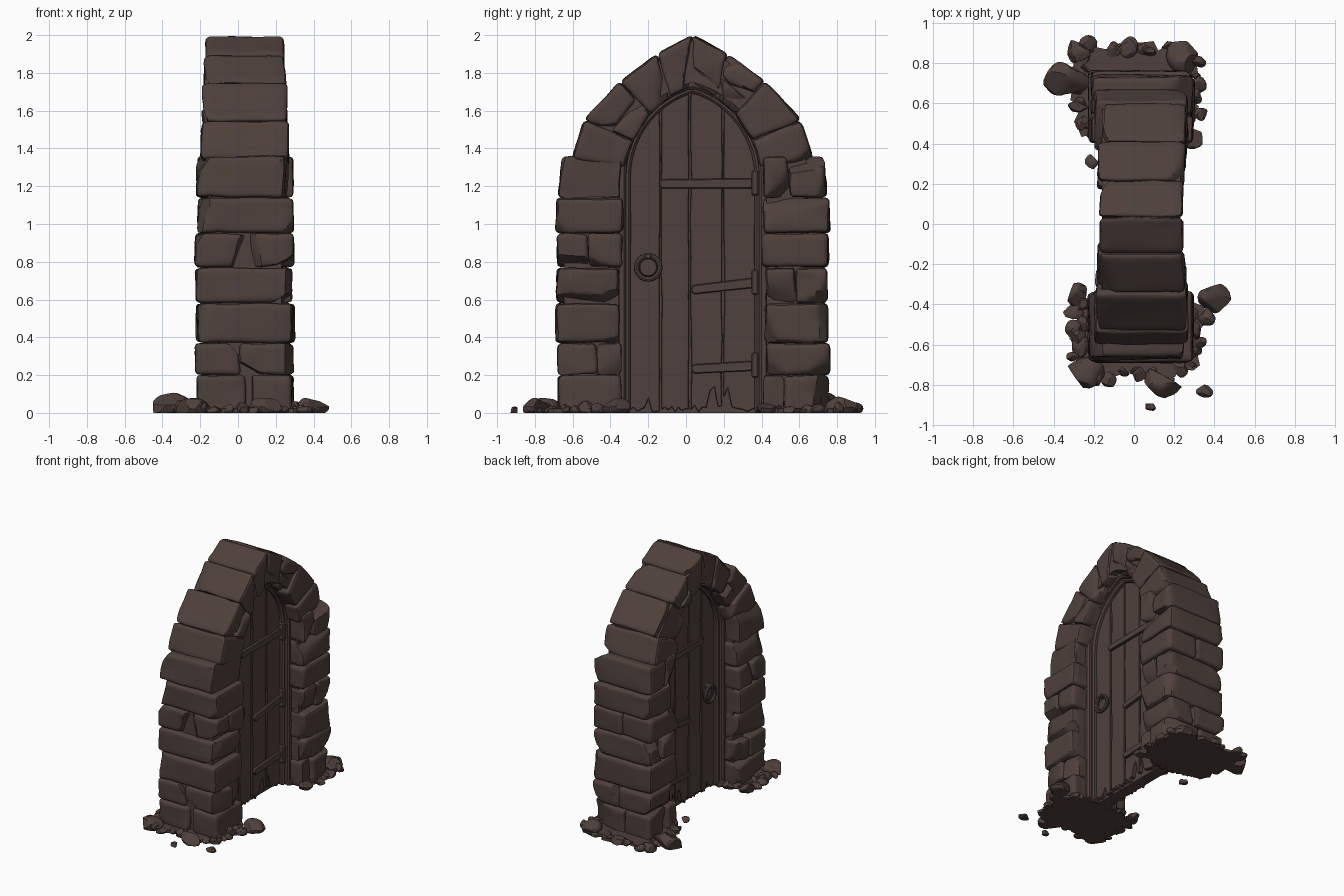
import bpy, bmesh, math, random
from mathutils import Vector, noise

random.seed(7)
rnd = random.uniform
if "Cube" in bpy.data.objects:
    bpy.data.objects.remove(bpy.data.objects["Cube"])

MID_X, MID_Y = 0.035, 0.035      # centre of the wall thickness and of the arch

mat = bpy.data.materials.new("dark brown stone")
mat.use_nodes = True
BROWN = (0.078, 0.052, 0.044, 1)
mat.diffuse_color = BROWN
bsdf = mat.node_tree.nodes["Principled BSDF"]
bsdf.inputs["Base Color"].default_value = BROWN
bsdf.inputs["Roughness"].default_value = 0.9


def finish(bm, name, angle=32):
    """Turn a bmesh into a smooth-by-angle object."""
    bmesh.ops.recalc_face_normals(bm, faces=bm.faces)
    me = bpy.data.meshes.new(name)
    bm.to_mesh(me)
    bm.free()
    me.materials.append(mat)
    me.polygons.foreach_set("use_smooth", [True] * len(me.polygons))
    me.set_sharp_from_angle(angle=math.radians(angle))
    ob = bpy.data.objects.new(name, me)
    bpy.context.collection.objects.link(ob)
    return ob


def chip(bm, n, depth):
    """Flatten everything that sticks out past a plane."""
    limit = max(v.co.dot(n) for v in bm.verts) - depth
    for v in bm.verts:
        over = v.co.dot(n) - limit
        if over > 0:
            v.co -= n * over


def roughen(bm, amount, freq):
    shift = Vector((rnd(0, 50), rnd(0, 50), rnd(0, 50)))
    for v in bm.verts:
        v.co += noise.noise_vector(v.co * freq + shift) * amount


def stone(name, quad, x0, x1, r=0.024, chips=3):
    """Worn block: a (y, z) quad extruded over x, with round edges and chips."""
    a, b, c, d = [Vector(p) for p in quad]
    half = Vector((x1 - x0, ((b - a).length + (c - d).length) / 2,
                   ((d - a).length + (c - b).length) / 2)) / 2
    bm = bmesh.new()
    bmesh.ops.create_cube(bm, size=2)
    bmesh.ops.subdivide_edges(bm, edges=bm.edges[:], cuts=8, use_grid_fill=True)
    for v in bm.verts:
        p = Vector([math.copysign(abs(u) ** 0.5, u) * h for u, h in zip(v.co, half)])
        core = Vector([max(-(h - r), min(h - r, q)) for q, h in zip(p, half)])
        out = p - core
        v.co = core + out.normalized() * r if out.length > 1e-6 else p
    for _ in range(chips):
        n = Vector((random.choice((-1, 1)) * rnd(0.5, 1), rnd(-1, 1), rnd(-1, 1)))
        chip(bm, n.normalized(), rnd(0.02, 0.055))
    for v in bm.verts:
        s, t = (v.co.y / half.y + 1) / 2, (v.co.z / half.z + 1) / 2
        yz = a.lerp(b, s).lerp(d.lerp(c, s), t)
        v.co = Vector(((x0 + x1) / 2 + v.co.x, yz.x, yz.y))
    roughen(bm, 0.009, 9)
    for v in bm.verts:
        v.co.z = max(v.co.z, 0)
    return finish(bm, name)


def prism(name, pts, lo, hi, axis="x", bevel=0.0):
    """Extrude a flat outline along x (outline in y, z) or along z (in x, y)."""
    bm = bmesh.new()
    place = (lambda p: (lo, p[0], p[1])) if axis == "x" else (lambda p: (p[0], p[1], lo))
    face = bm.faces.new([bm.verts.new(place(p)) for p in pts])
    new = bmesh.ops.extrude_face_region(bm, geom=[face])["geom"]
    move = Vector((hi - lo, 0, 0)) if axis == "x" else Vector((0, 0, hi - lo))
    bmesh.ops.translate(bm, vec=move, verts=[g for g in new if isinstance(g, bmesh.types.BMVert)])
    if bevel:
        bmesh.ops.bevel(bm, geom=bm.edges[:], offset=bevel, segments=1, affect="EDGES")
    return finish(bm, name)


def rock(name, x, y, sx, sy, h):
    """Faceted rubble rock resting on the ground."""
    bm = bmesh.new()
    bmesh.ops.create_icosphere(bm, subdivisions=3, radius=1)
    for _ in range(9):
        n = Vector((rnd(-1, 1), rnd(-1, 1), rnd(-0.4, 1))).normalized()
        chip(bm, n, rnd(0.15, 0.4))
    turn = rnd(-0.3, 0.3)
    for v in bm.verts:
        px, py = v.co.x * sx, v.co.y * sy
        v.co = Vector((x + px * math.cos(turn) - py * math.sin(turn),
                       y + px * math.sin(turn) + py * math.cos(turn),
                       max(0, h * (0.45 + 0.7 * v.co.z))))
    return finish(bm, name, 25)


def arch_height(d, w, apex, spring=1.25):
    """Height of a pointed arch at distance d from its middle."""
    rise = apex - spring
    c = (rise * rise - w * w) / (2 * w)
    return spring + math.sqrt(max(0, (w + c) ** 2 - (abs(d) + c) ** 2))


def arch_path(w, apex, n=14):
    """Open path up one jamb, over the point and down the other."""
    side = [(w, 0)] + [(w * math.cos(i / n * math.pi / 2),
                        arch_height(w * math.cos(i / n * math.pi / 2), w, apex)) for i in range(n + 1)]
    return [(MID_Y + d, z) for d, z in side] + [(MID_Y - d, z) for d, z in side[-2::-1]]


# Pillars: courses of worn blocks, some split across the width or the depth
courses = [0, 0.2, 0.37, 0.58, 0.77, 0.95, 1.14, 1.36]
for s, label in ((-1, "front"), (1, "back")):
    for i, (z0, z1) in enumerate(zip(courses, courses[1:])):
        z0, z1 = z0 + 0.002, z1 - 0.002
        inner, outer = 0.38 + rnd(-0.012, 0.012), 0.72 + rnd(-0.01, 0.006)
        x0, x1 = MID_X - 0.26 + rnd(-0.005, 0.012), MID_X + 0.26 + rnd(-0.012, 0.005)
        lean = 0.02 if i == 6 else 0
        cuts_x = [x0, MID_X + rnd(-0.03, 0.03), x1] if i in (0, 1, 4) else [x0, x1]
        mid = inner + rnd(0.1, 0.2)
        cuts_d = [inner, mid, outer] if (i + (s > 0)) % 3 == 1 else [inner, outer]
        for xa, xb in zip(cuts_x, cuts_x[1:]):
            for da, db in zip(cuts_d, cuts_d[1:]):
                quad = [(MID_Y + s * da, z0), (MID_Y + s * db, z0),
                        (MID_Y + s * (db - lean), z1), (MID_Y + s * (da - lean * 0.5), z1)]
                stone(label + "_pillar_stone", quad, xa, xb)

# Arch: wedge stones rising to a point
outer_pts = [(0.64, 1.345), (0.575, 1.55), (0.385, 1.755), (0.185, 1.9), (0, 2.005)]
inner_pts = [(0.36, 1.3), (0.315, 1.44), (0.225, 1.58), (0.125, 1.67), (0, 1.735)]
for s, label in ((-1, "front"), (1, "back")):
    for i in range(4):
        (a, b), (d, c) = inner_pts[i:i + 2], outer_pts[i:i + 2]
        quad = [(MID_Y + s * p[0], p[1]) for p in (a, d, c, b)]
        x0, x1 = MID_X - 0.232 + 0.008 * i, MID_X + 0.232 - 0.008 * i
        if i in (1, 2) and (i == 1) == (s < 0):
            m = [(quad[k][0] * 0.55 + quad[j][0] * 0.45, quad[k][1] * 0.55 + quad[j][1] * 0.45)
                 for k, j in ((0, 1), (3, 2))]
            stone(label + "_arch_stone", [quad[0], m[0], m[1], quad[3]], x0, x1)
            stone(label + "_arch_stone", [m[0], quad[1], quad[2], m[1]], x0, x1)
        else:
            stone(label + "_arch_stone", quad, x0, x1, chips=2)

# Mortar behind the joints
half_out = [(0.68, 0), (0.68, 1.3)] + [(d * 0.95, z - 0.035) for d, z in outer_pts]
rim = [(MID_Y + d, z) for d, z in half_out] + [(MID_Y - d, z) for d, z in half_out[-2::-1]]
prism("mortar_core", rim + arch_path(0.39, 1.75)[::-1], MID_X - 0.195, MID_X + 0.195)

# Door frame: two stepped arched mouldings
for name, w_out, w_in, t in (("outer_frame", 0.4, 0.352, 0.135), ("inner_frame", 0.37, 0.328, 0.105)):
    ring = arch_path(w_out, 1.365 + w_out) + arch_path(w_in, 1.365 + w_in)[::-1]
    prism(name, ring, MID_X - t, MID_X + t, bevel=0.012)

# Door: thin backing and four weathered planks
DOOR_W, DOOR_TOP = 0.338, 1.7
prism("door_backing", arch_path(DOOR_W, DOOR_TOP - 0.01), MID_X - 0.045, MID_X + 0.045)
plank_edges = [-0.302, -0.135, 0.02, 0.195, 0.372]
for i, (ya, yb) in enumerate(zip(plank_edges, plank_edges[1:])):
    ya, yb = ya + 0.005, yb - 0.005
    ys = [ya + (yb - ya) * k / 8 for k in range(9)]
    bottom = [(y, rnd(0.0, 0.04) + (rnd(0.05, 0.15) if (i, k) in ((0, 5), (2, 5), (2, 6), (3, 0), (3, 1)) else 0))
              for k, y in enumerate(ys)]
    top = [(y, arch_height(y - MID_Y, DOOR_W, DOOR_TOP)) for y in reversed(ys)]

    def worn_edge(y, z_end):
        return [(y + rnd(-0.004, 0.004), 0.2 + (z_end - 0.25) * k / 7) for k in range(7)]
    outline = bottom + worn_edge(yb, top[0][1]) + top + worn_edge(ya, top[-1][1])[::-1]
    t = 0.072 + rnd(-0.005, 0.005)
    prism("door_plank", outline, MID_X - t, MID_X + t, bevel=0.003)

# Ironwork on both faces: straps, hinge barrels, ring handle
for s in (-1, 1):
    face = MID_X + s * 0.07
    for z, start, drop in ((1.215, -0.13, 0), (0.69, 0.04, 0.035), (0.25, 0.04, 0.015)):
        h = 0.027
        strap = [(start, z - drop - h), (0.37, z - h), (0.37, z + h), (start, z - drop + h * 0.8),
                 (start - 0.015, z - drop)]
        prism("hinge_strap", strap, face, face + s * 0.026, bevel=0.005)
        prism("hinge_plate", [(0.347, z - 0.065), (0.383, z - 0.065), (0.383, z + 0.07), (0.347, z + 0.07)],
              face, face + s * 0.048, bevel=0.008)
    hy, hz = -0.2, 0.77

    def disc(radius, n=12):
        return [(hy + radius * math.cos(k * math.tau / n), hz + radius * math.sin(k * math.tau / n))
                for k in range(n)]
    prism("handle_plate", disc(0.05), face, face + s * 0.022, bevel=0.006)
    prism("handle_boss", [(y, z + 0.06) for y, z in disc(0.018, 8)], face, face + s * 0.055, bevel=0.005)
    bpy.ops.mesh.primitive_torus_add(major_radius=0.062, minor_radius=0.014, major_segments=24,
                                     minor_segments=8, location=(face + s * 0.036, hy, hz),
                                     rotation=(0, math.pi / 2, 0))
    ring = bpy.context.object
    ring.name = "handle_ring"
    ring.data.materials.append(mat)
    bpy.ops.object.shade_smooth_by_angle()

# Rubble: a flat ragged bed and pebbles around each pillar
for label, cx, cy, rx, ry in (("front", 0.02, -0.54, 0.32, 0.22), ("back", 0.01, 0.65, 0.3, 0.24)):
    bed = []
    for k in range(48):
        a = k * math.tau / 48
        c, q = math.cos(a), math.sin(a)
        r = (c ** 4 + q ** 4) ** -0.25 * rnd(0.88, 1.1)
        bed.append((cx + rx * r * c, cy + ry * r * q))
    prism(label + "_rubble_bed", bed, 0, 0.022, axis="z")
    for k in range(34):
        a = k * math.tau / 34 + rnd(-0.08, 0.08)
        c, q = math.cos(a), math.sin(a)
        r = (c ** 4 + q ** 4) ** -0.25 * rnd(0.85, 1.08)
        size = rnd(0.025, 0.055)
        rock(label + "_pebble", cx + rx * r * c, cy + ry * r * q, size, size * rnd(0.7, 1.2), rnd(0.03, 0.06))

# Larger fallen rocks: x, y, half sizes, height
for spec in ((-0.35, 0.71, 0.14, 0.1, 0.1), (0.26, 0.84, 0.1, 0.1, 0.08), (-0.28, 0.86, 0.07, 0.06, 0.05),
             (0.29, 0.43, 0.06, 0.06, 0.05), (-0.21, 0.31, 0.035, 0.04, 0.03), (-0.29, -0.35, 0.07, 0.06, 0.06),
             (0.4, -0.37, 0.085, 0.08, 0.08), (-0.25, -0.75, 0.11, 0.09, 0.07), (0.14, -0.79, 0.11, 0.085, 0.07),
             (0.35, -0.83, 0.045, 0.035, 0.04), (0.08, -0.91, 0.035, 0.03, 0.03)):
    rock("fallen_rock", *spec)
